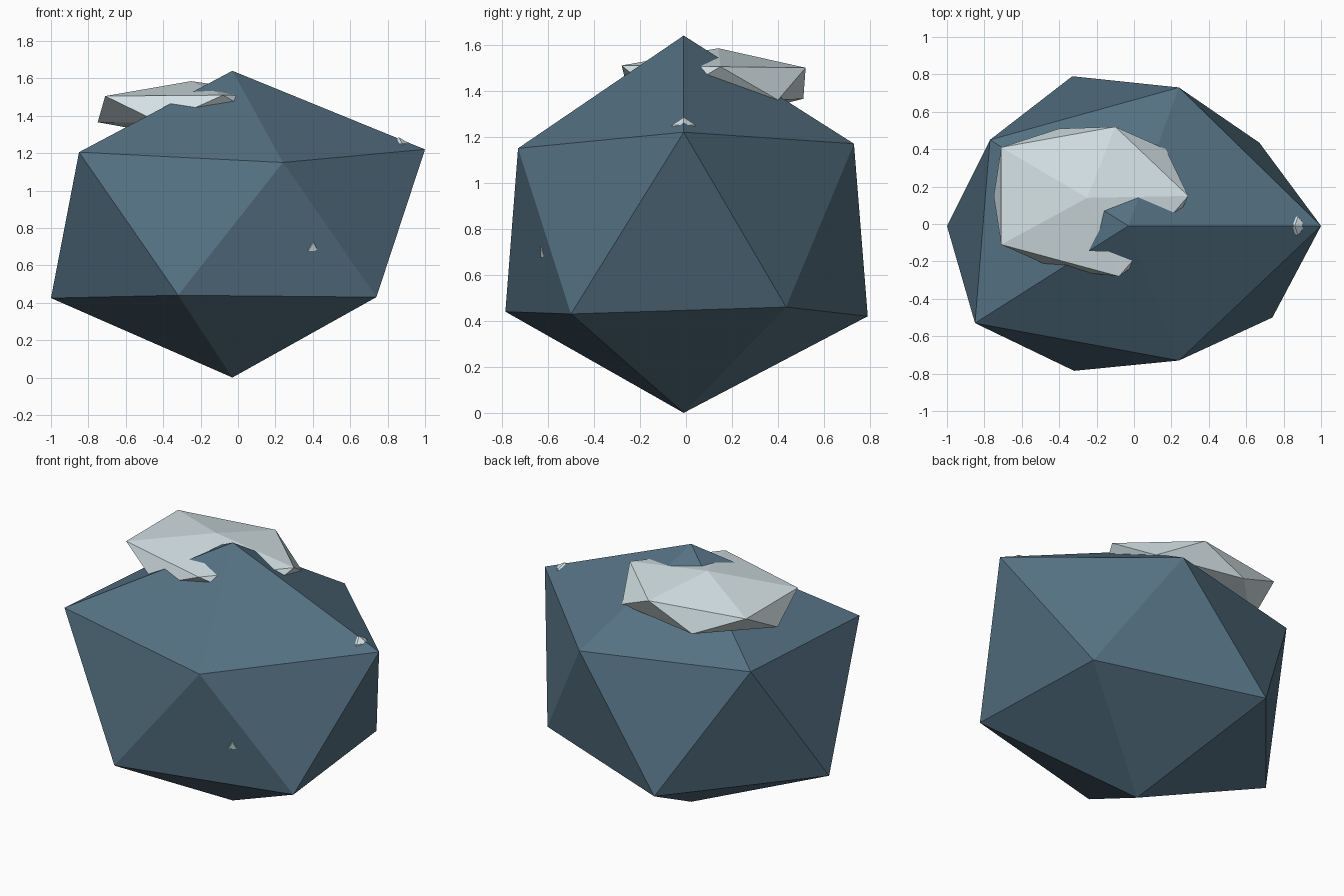
import bpy, bmesh
from mathutils import Vector

if "Cube" in bpy.data.objects:
    bpy.data.objects.remove(bpy.data.objects["Cube"])


def material(name, rgb):
    m = bpy.data.materials.new(name)
    m.diffuse_color = (*rgb, 1)
    m.use_nodes = True
    m.node_tree.nodes["Principled BSDF"].inputs["Base Color"].default_value = m.diffuse_color
    return m


ROCK = material("slate_blue", (0.09, 0.165, 0.225))
SNOW = material("snow_white", (0.66, 0.76, 0.79))


def ico(name, centre, scale, mat, targets=()):
    """Flat icosahedron; each target pulls its nearest vertex into place."""
    bm = bmesh.new()
    bmesh.ops.create_icosphere(bm, subdivisions=1, radius=1)
    for v in bm.verts:
        v.co = Vector(centre) + v.co * Vector(scale)
    moves = [(min(bm.verts, key=lambda v: (v.co - Vector(t)).length), t)
             for t in targets]
    for v, t in moves:
        v.co = t
    bmesh.ops.recalc_face_normals(bm, faces=bm.faces)
    me = bpy.data.meshes.new(name)
    bm.to_mesh(me)
    bm.free()
    me.materials.append(mat)
    ob = bpy.data.objects.new(name, me)
    bpy.context.collection.objects.link(ob)
    return ob


# Boulder: an uneven icosahedron
ico("boulder", (-0.03, 0, 0.82), (1.08, 0.87, 0.82), ROCK, [
    (-0.03, -0.01, 1.64), (-0.03, -0.01, 0.0),
    (0.24, -0.73, 1.15), (1.0, -0.01, 1.22), (0.24, 0.73, 1.17),
    (-0.77, 0.45, 1.20), (-0.85, -0.53, 1.205),
    (-1.0, -0.01, 0.425), (-0.33, 0.79, 0.42), (-0.32, -0.785, 0.44),
    (0.74, -0.50, 0.43), (0.67, 0.435, 0.46)])

# Snow cap: flattened icosahedron sunk into the peak
ico("snow_cap", (-0.25, 0.14, 1.43), (0.59, 0.45, 0.155), SNOW, [
    (-0.25, 0.14, 1.585),
    (-0.71, 0.41, 1.505), (-0.10, 0.52, 1.50), (0.29, 0.15, 1.505),
    (-0.08, -0.28, 1.51), (-0.71, -0.11, 1.505),
    (-0.75, 0.15, 1.365), (-0.40, 0.51, 1.365), (0.17, 0.40, 1.36)])

# Small snow flecks just breaking the boulder's surface
for i, (c, r) in enumerate([((0.39, -0.59, 0.70), 0.05),
                            ((-0.66, 0.395, 0.69), 0.05),
                            ((0.86, -0.01, 1.225), 0.06)]):
    ico(f"snow_fleck_{i + 1}", c, (r, r, r), SNOW)
